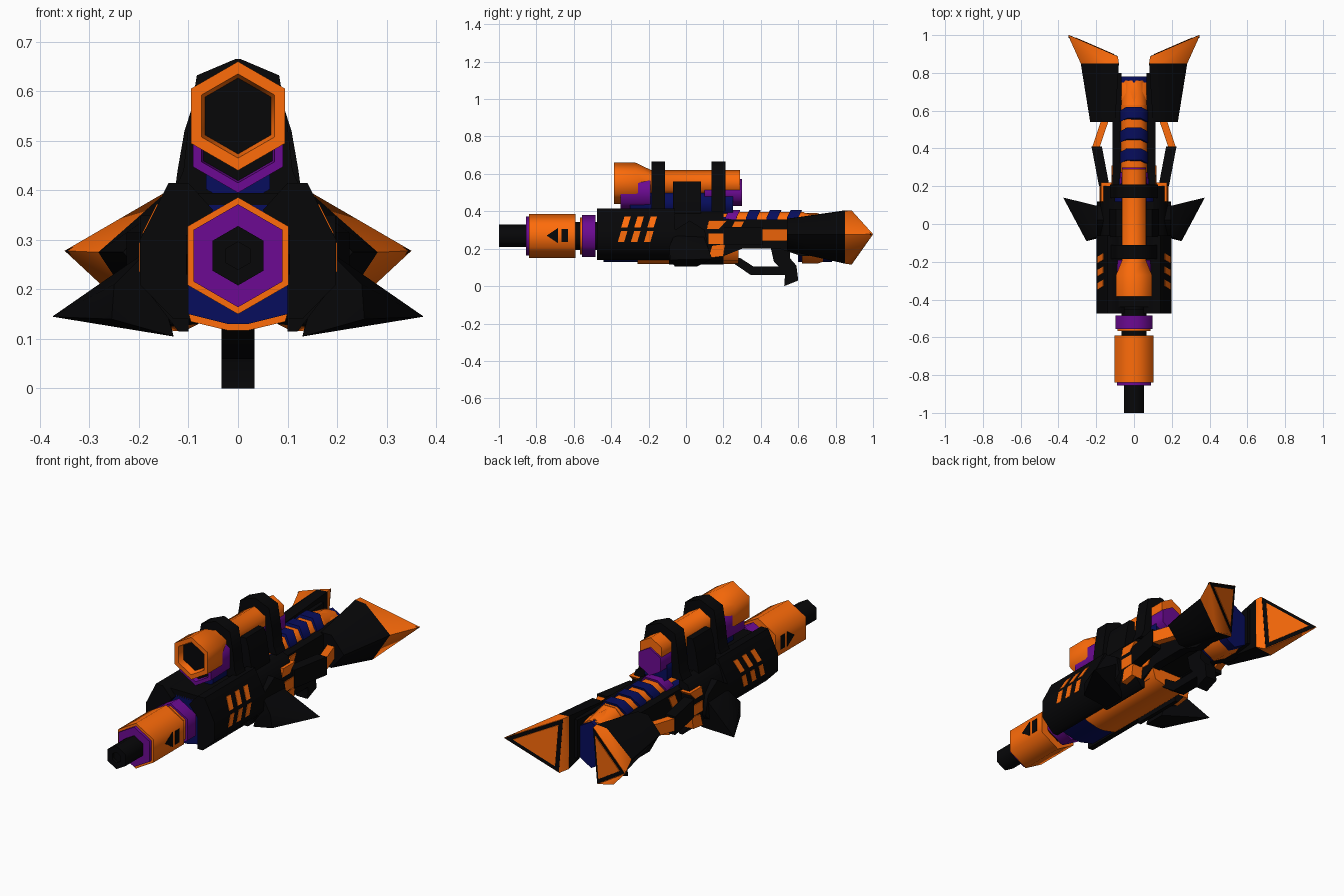
import bpy, bmesh
from math import sin, cos, pi, radians
from mathutils import Vector

if "Cube" in bpy.data.objects:
    bpy.data.objects.remove(bpy.data.objects["Cube"])


def material(name, rgb):
    m = bpy.data.materials.new(name)
    m.diffuse_color = (*rgb, 1)
    m.use_nodes = True
    m.node_tree.nodes["Principled BSDF"].inputs["Base Color"].default_value = m.diffuse_color
    return m


BLACK = material("black", (0.002, 0.002, 0.0025))
ORANGE = material("orange", (1.0, 0.15, 0.003))
PURPLE = material("purple", (0.15, 0.003, 0.29))
NAVY = material("navy", (0.002, 0.004, 0.11))


def finish(name, bm, mat, mirror=False):
    bmesh.ops.recalc_face_normals(bm, faces=bm.faces)
    # soft shading around the hexagons, hard edges at the corners
    for f in bm.faces:
        f.smooth = True
    for e in bm.edges:
        e.smooth = len(e.link_faces) == 2 and e.calc_face_angle(pi) < radians(62)
    me = bpy.data.meshes.new(name)
    bm.to_mesh(me)
    bm.free()
    me.materials.append(mat)
    ob = bpy.data.objects.new(name, me)
    bpy.context.collection.objects.link(ob)
    if mirror:
        ob.modifiers.new("mirror", 'MIRROR').use_mirror_merge = False
    return ob


def loft(name, rings, mat, mirror=False):
    """Skin equal-length rings of 3D points and cap both ends."""
    bm = bmesh.new()
    vs = [[bm.verts.new(p) for p in r] for r in rings]
    for a, b in zip(vs, vs[1:]):
        for i in range(len(a)):
            j = (i + 1) % len(a)
            bm.faces.new((a[i], a[j], b[j], b[i]))
    bm.faces.new(vs[0])
    bm.faces.new(vs[-1])
    bmesh.ops.remove_doubles(bm, verts=bm.verts, dist=1e-5)
    return finish(name, bm, mat, mirror)


def hull(name, pts, mat, mirror=False):
    bm = bmesh.new()
    for p in pts:
        bm.verts.new(p)
    bmesh.ops.convex_hull(bm, input=bm.verts)
    return finish(name, bm, mat, mirror)


def hex_tube(name, zc, prof, mat):
    """Six-sided lathe along y from (y, radius) pairs."""
    loft(name, [[(r * sin(k * pi / 3), y, zc + r * cos(k * pi / 3)) for k in range(6)]
                for y, r in prof], mat)


def side_prism(name, yz, x0, x1, mat, mirror=False):
    loft(name, [[(x, y, z) for y, z in yz] for x in (x0, x1)], mat, mirror)


def long_prism(name, xz, y0, y1, mat, mirror=False):
    loft(name, [[(x, y, z) for x, z in xz] for y in (y0, y1)], mat, mirror)


def sym(half):
    return half + [(-x, z) for x, z in reversed(half)]


# Barrel
hex_tube("muzzle", 0.268, [(-0.985, 0.028), (-1.0, 0.028), (-1.0, 0.06), (-0.4, 0.06)], BLACK)
hex_tube("muzzle_collar", 0.268, [(-0.855, 0.104), (-0.8, 0.104)], PURPLE)
hex_tube("barrel_sleeve", 0.268, [(-0.84, 0.118), (-0.59, 0.118)], ORANGE)
hex_tube("barrel_neck", 0.268, [(-0.6, 0.075), (-0.45, 0.075)], BLACK)
hex_tube("barrel_thin_ring", 0.268, [(-0.567, 0.1), (-0.55, 0.1)], ORANGE)
hex_tube("barrel_rear_ring", 0.268, [(-0.555, 0.112), (-0.485, 0.112)], PURPLE)
side_prism("sleeve_arrow", [(-0.745, 0.27), (-0.685, 0.31), (-0.685, 0.23)], 0.09, 0.1045, BLACK, True)
side_prism("sleeve_square", [(-0.665, 0.305), (-0.63, 0.305), (-0.63, 0.235), (-0.665, 0.235)],
           0.09, 0.1045, BLACK, True)

# Inner cores and underside
long_prism("front_core", sym([(0.02, 0.13), (0.1, 0.15), (0.1, 0.34), (0.06, 0.37)]), -0.44, 0.24, NAVY)
long_prism("middle_core", sym([(0.08, 0.205), (0.1, 0.33)]), 0.2, 0.66, BLACK)
hex_tube("rear_core", 0.25, [(0.6, 0.12), (0.78, 0.12)], NAVY)
long_prism("belly_plate", sym([(0.02, 0.117), (0.095, 0.135), (0.115, 0.2)]), -0.26, 0.28, ORANGE)
hex_tube("tail_shell", 0.255, [(0.62, 0.135), (0.7, 0.135), (0.75, 0.12)], ORANGE)

# Front housing shells with slanted vents
shell = [(0.05, 0.36), (0.1, 0.415), (0.14, 0.415), (0.198, 0.3), (0.198, 0.21), (0.13, 0.14), (0.1, 0.14), (0.1, 0.3)]
long_prism("housing_shell", shell, -0.475, -0.06, BLACK, True)
long_prism("housing_bridge", sym([(0.1, 0.36), (0.1, 0.395)]), -0.44, 0.12, BLACK)
for i in range(3):
    y = -0.365 + i * 0.07
    for (xa, za, xb, zb, dy) in ((0.1635, 0.372, 0.193, 0.313, 0.018), (0.199, 0.295, 0.199, 0.235, 0)):
        loft("housing_vent", [[(xa - s, y + dy + 0.018, za), (xa - s, y + dy + 0.052, za),
                               (xb - s, y + dy + 0.034, zb), (xb - s, y + dy, zb)]
                              for s in (-0.0005, 0.03)], ORANGE, True)

# Receiver
rec = [(0.1, 0.4), (0.15, 0.38), (0.178, 0.3), (0.178, 0.19), (0.12, 0.115), (0.1, 0.115)]
long_prism("receiver_side", rec, -0.09, 0.2, BLACK, True)
side_prism("receiver_block", [(-0.06, 0.3), (0.02, 0.35), (0.1, 0.3), (0.12, 0.2), (0.04, 0.13), (-0.06, 0.16)],
           0.12, 0.197, BLACK, True)
side_prism("receiver_lower_accent", [(0.12, 0.15), (0.2, 0.16), (0.21, 0.225), (0.14, 0.215)],
           0.12, 0.182, ORANGE, True)
side_prism("receiver_upper_accent", [(0.11, 0.29), (0.16, 0.29), (0.22, 0.35), (0.12, 0.35)],
           0.12, 0.176, ORANGE, True)
side_prism("receiver_rear_accent", [(0.2, 0.22), (0.25, 0.22), (0.31, 0.345), (0.26, 0.345)],
           0.08, 0.12, ORANGE, True)

# Lower side fins
hull("side_fin", [(0.13, -0.06, 0.105), (0.13, 0.06, 0.105), (0.18, -0.06, 0.28), (0.17, 0.09, 0.28),
                  (0.25, -0.09, 0.21), (0.255, -0.085, 0.14), (0.375, 0.14, 0.145)], BLACK, True)

# Scope mount
long_prism("mount_tower", sym([(0.13, 0.38), (0.122, 0.44), (0.108, 0.52), (0.095, 0.56)]), -0.07, 0.08, BLACK)
ring = sym([(0.128, 0.4), (0.11, 0.44), (0.1, 0.53), (0.083, 0.632), (0.005, 0.665)])
for y in (-0.185, 0.137):
    long_prism("scope_clamp", ring, y, y + 0.073, BLACK)
hex_tube("mount_rail", 0.44, [(-0.3, 0.075), (0.25, 0.075)], NAVY)

# Scope
hex_tube("scope_tube", 0.55, [(-0.345, 0.075), (-0.385, 0.085), (-0.385, 0.11), (-0.27, 0.11), (-0.19, 0.072),
                              (0.29, 0.072)], ORANGE)
hex_tube("scope_lens", 0.55, [(-0.352, 0.083), (-0.3, 0.083)], BLACK)
hex_tube("under_scope_barrel", 0.5, [(-0.32, 0.08), (-0.35, 0.085), (-0.35, 0.105), (-0.19, 0.102)], PURPLE)
hex_tube("under_scope_bore", 0.5, [(-0.325, 0.083), (-0.3, 0.083)], BLACK)
hex_tube("eyepiece", 0.5, [(0.1, 0.072), (0.3, 0.072)], PURPLE)

# Stock spine with slanted bands
spine = sym([(0.068, 0.3), (0.068, 0.36), (0.035, 0.395)])
long_prism("stock_spine", spine, 0.15, 0.63, ORANGE)
loft("spine_tail", [[(x * s, y, z - d) for x, z in spine] for y, s, d in ((0.62, 1, 0), (0.76, 0.85, 0.03))], ORANGE)
band = sym([(0.076, 0.34), (0.074, 0.366), (0.038, 0.408)])
for i, y in enumerate((0.21, 0.32, 0.43, 0.54)):
    loft("spine_band", [[(x, y + d + (0.02 if z > 0.39 else 0), z) for x, z in band]
                        for d in (0, 0.06)], NAVY if i else PURPLE)

# Stock side rails and outer struts
side_prism("stock_rail", [(0.15, 0.355), (0.58, 0.355), (0.8, 0.37), (0.8, 0.17), (0.62, 0.16), (0.5, 0.2),
                          (0.3, 0.2), (0.15, 0.14)], 0.066, 0.115, BLACK, True)


def strut(name, path, w, z0, z1, mat):
    loft(name, [[(x, y, z0), (x, y, z1), (x - w, y, z1), (x - w, y, z0)] for x, y in path], mat, True)


strut("front_strut", [(0.182, 0.12), (0.182, 0.215)], 0.05, 0.225, 0.28, ORANGE)
strut("middle_strut", [(0.185, 0.2), (0.225, 0.41)], 0.055, 0.22, 0.315, BLACK)
strut("rear_strut", [(0.222, 0.405), (0.17, 0.56)], 0.04, 0.24, 0.305, ORANGE)

# Rear wings: black body, orange tip, framed rear panel
r0 = [(0.1, 0.54, 0.36), (0.16, 0.54, 0.36), (0.232, 0.54, 0.275), (0.16, 0.54, 0.19), (0.1, 0.54, 0.19)]
r1 = [(0.08, 0.85, 0.405), (0.14, 0.85, 0.4), (0.282, 0.85, 0.275), (0.18, 0.85, 0.12), (0.08, 0.85, 0.13)]
loft("rear_wing", [r0, r1], BLACK, True)
top, tip, bot = (Vector(p) for p in ((0.085, 0.885, 0.405), (0.35, 1.0, 0.278), (0.11, 0.885, 0.115)))
hull("wing_tip", r1 + [top, tip, bot], ORANGE, True)
tri = [top, tip, bot]
n = (tip - top).cross(bot - top).normalized()
n = n if n.y > 0 else -n
mid = sum(tri, Vector()) / 3
for name, s, h, mat in (("wing_rear_frame", 0.97, 0.003, BLACK), ("wing_rear_panel", 0.76, 0.006, ORANGE)):
    flat = [mid.lerp(p, s) for p in tri]
    loft(name, [[p - n * 0.01 for p in flat], [p + n * h for p in flat]], mat, True)

# Grip and trigger guard
side_prism("trigger_guard", [(0.22, 0.16), (0.29, 0.15), (0.36, 0.105), (0.53, 0.105), (0.53, 0.06), (0.345, 0.06),
                             (0.25, 0.125)], -0.033, 0.033, BLACK)
side_prism("grip", [(0.45, 0.22), (0.56, 0.22), (0.555, 0.15), (0.59, 0.11), (0.6, 0.03), (0.525, 0.0),
                    (0.53, 0.07), (0.47, 0.13)], -0.033, 0.033, BLACK)
